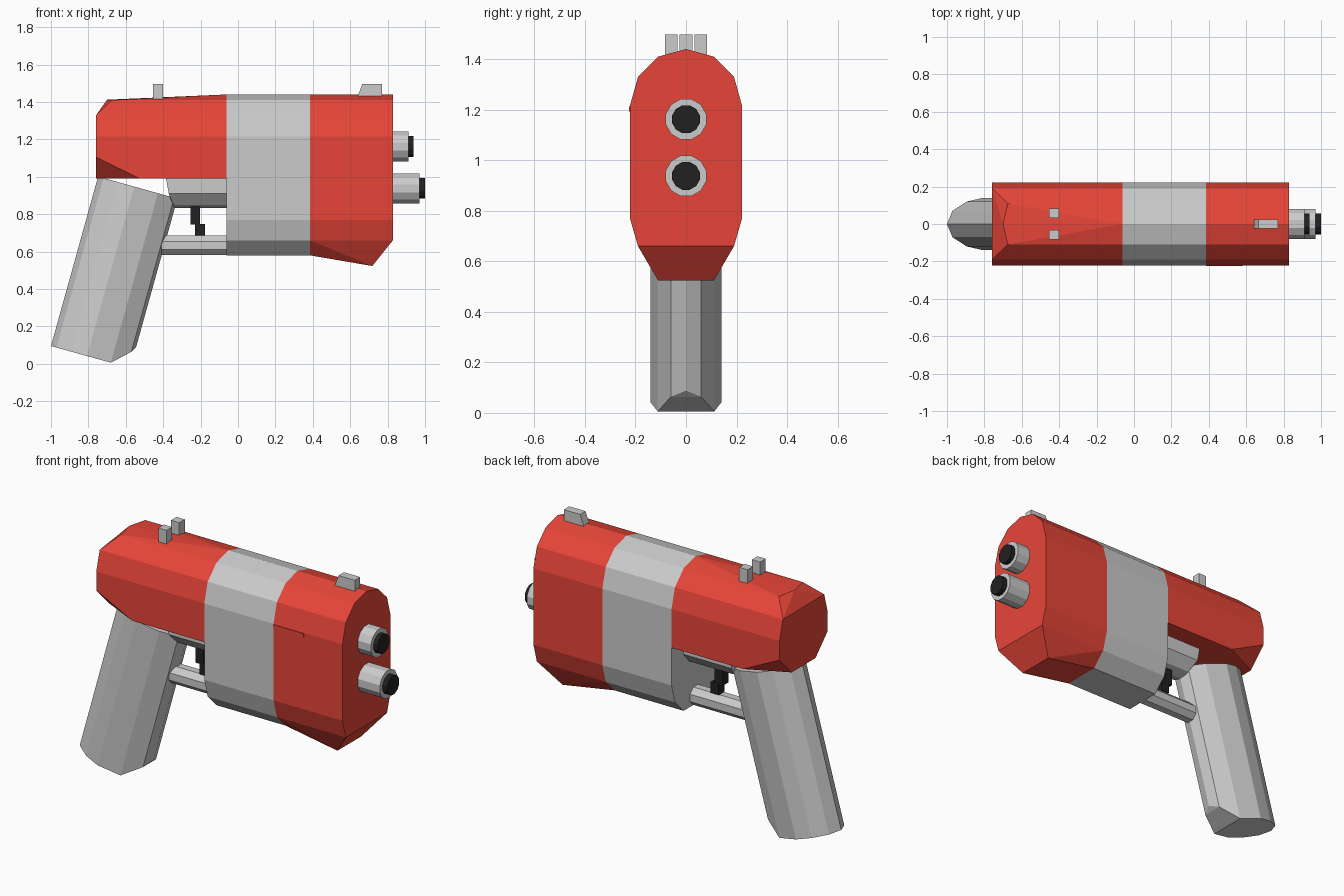
import bpy, bmesh
from math import radians
from mathutils import Matrix, Vector

if "Cube" in bpy.data.objects:
    bpy.data.objects.remove(bpy.data.objects["Cube"])


def material(name, rgb):
    m = bpy.data.materials.new(name)
    m.diffuse_color = (*rgb, 1)
    m.use_nodes = True
    m.node_tree.nodes["Principled BSDF"].inputs["Base Color"].default_value = m.diffuse_color
    return m


RED = material("red_paint", (0.8, 0.06, 0.04))
BLACK = material("black", (0.015, 0.015, 0.015))


def finish(name, bm, mat=None):
    bmesh.ops.recalc_face_normals(bm, faces=bm.faces)
    me = bpy.data.meshes.new(name)
    bm.to_mesh(me)
    bm.free()
    ob = bpy.data.objects.new(name, me)
    bpy.context.collection.objects.link(ob)
    if mat:
        me.materials.append(mat)
    return ob


def hull(name, half_points, mat=None, open_x=()):
    """Convex solid from points mirrored in y; caps at open_x are removed."""
    bm = bmesh.new()
    pts = {(x, s * y, z) for x, y, z in half_points for s in (1, -1)}
    for p in sorted(pts):
        bm.verts.new(p)
    bmesh.ops.convex_hull(bm, input=bm.verts)
    bmesh.ops.dissolve_limit(bm, angle_limit=radians(1), verts=bm.verts, edges=bm.edges)
    caps = [f for f in bm.faces
            if any(all(abs(v.co.x - x) < 1e-4 for v in f.verts) for x in open_x)]
    bmesh.ops.delete(bm, geom=caps, context='FACES')
    return finish(name, bm, mat)


def box(name, x, y, z, mat=None):
    bm = bmesh.new()
    bmesh.ops.create_cube(bm, size=1)
    for v in bm.verts:
        v.co = [a[0] if c < 0 else a[1] for c, a in zip(v.co, (x, y, z))]
    return finish(name, bm, mat)


def rod(name, x0, x1, z, r, sides, mat=None):
    bm = bmesh.new()
    turn = Matrix.Rotation(radians(180 / sides), 4, 'Z')
    bmesh.ops.create_cone(bm, cap_ends=True, segments=sides, radius1=r, radius2=r,
                          depth=x1 - x0,
                          matrix=Matrix.Translation(((x0 + x1) / 2, 0, z))
                          @ Matrix.Rotation(radians(90), 4, 'Y') @ turn)
    return finish(name, bm, mat)


# Body shells
TOP = [(0, 1.44), (0.11, 1.41), (0.19, 1.33), (0.222, 1.215)]
LOW = [(0.222, 0.77), (0.19, 0.66)]
FULL = TOP + LOW + [(0.11, 0.58)]


def ring(x, profile):
    return [(x, y, z) for y, z in profile]


hull("middle_band", ring(-0.062, FULL) + ring(0.384, FULL), open_x=(0.384,))
hull("front_body", ring(0.384, FULL) + ring(0.828, TOP + LOW) + [(0.718, 0.11, 0.523)],
     RED, (0.384,))
hull("rear_body", ring(-0.062, TOP + [(0.222, 0.99)])
     + [(-0.70, 0, 1.412), (-0.675, 0.11, 1.41), (-0.758, 0.19, 1.33),
        (-0.758, 0.222, 1.215), (-0.758, 0.222, 1.105), (-0.758, 0.11, 0.99),
        (-0.525, 0.222, 0.99)], RED, (-0.062,))
box("side_groove", (0.384, 0.58), (-0.225, -0.20), (1.193, 1.212), RED)

# Grip: rounded section swept along a tilted axis, with a chamfered front toe
across, along = Vector((0.964, 0, -0.268)), Vector((0.268, 0, 0.964))
heel = Vector((-1.0, 0, 0.095))
section = [(0, 0, 0), (0.03, 0.07, 0), (0.11, 0.12, 0), (0.20, 0.14, 0),
           (0.332, 0.112, 0), (0.422, 0.06, 0.085), (0.44, 0, 0.115)]
grip = []
for u, y, toe in section:
    for h in (toe, 0.94):
        p = heel + across * u + along * h
        grip.append((p.x, y, p.z))
hull("grip", grip)

# Frame above the trigger and guard below it
FRAME = [(0.112, 0.99), (0.112, 0.91), (0.06, 0.85), (0, 0.832)]
hull("trigger_frame", ring(-0.062, FRAME)
     + [(-0.385, 0.112, 0.99), (-0.37, 0.112, 0.91), (-0.345, 0.06, 0.85), (-0.345, 0, 0.832)])
rod("trigger_guard", -0.41, -0.06, 0.633, 0.056, 8)
box("trigger_upper", (-0.255, -0.203), (-0.028, 0.028), (0.745, 0.85), BLACK)
box("trigger_lower", (-0.23, -0.176), (-0.028, 0.028), (0.685, 0.747), BLACK)

# Two barrels with black muzzles
for label, z, x_end, x_tip in (("upper", 1.162, 0.912, 0.938), ("lower", 0.938, 0.97, 1.0)):
    rod(label + "_barrel", 0.82, x_end, z, 0.083, 12)
    rod(label + "_muzzle", x_end - 0.01, x_tip, z, 0.057, 12, BLACK)

# Sights
hull("front_sight", [(0.64, 0.025, 1.43), (0.665, 0.025, 1.497),
                     (0.77, 0.025, 1.43), (0.77, 0.025, 1.497)])
for side, y in (("left", (0.033, 0.084)), ("right", (-0.084, -0.033))):
    box(side + "_rear_sight", (-0.455, -0.402), y, (1.40, 1.497))
